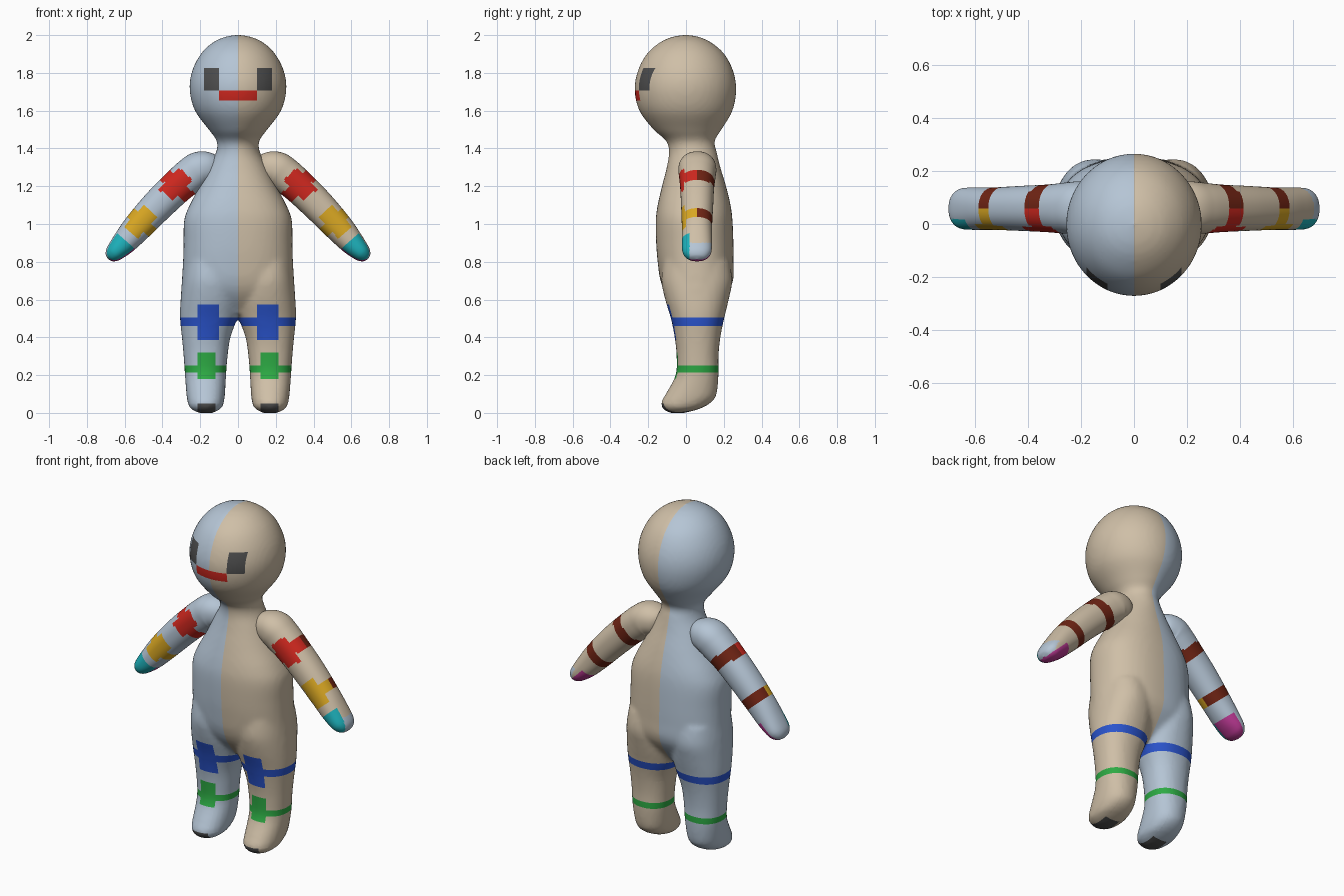
import bpy, bmesh, math
from mathutils import Vector

if "Cube" in bpy.data.objects:
    bpy.data.objects.remove(bpy.data.objects["Cube"])

PALETTE = {"tan": (207, 191, 167), "pale_blue": (181, 197, 213), "red": (208, 40, 31),
           "yellow": (218, 168, 35), "cyan": (30, 178, 188), "magenta": (190, 58, 150),
           "blue": (42, 84, 205), "green": (45, 170, 68), "brown": (112, 36, 20),
           "charcoal": (78, 78, 78)}
NAMES = list(PALETTE)
for name, rgb in PALETTE.items():
    mat = bpy.data.materials.new(name)
    mat.diffuse_color = [((c / 255 + 0.055) / 1.055) ** 2.4 for c in rgb] + [1]
    mat.use_nodes = True
    mat.node_tree.nodes["Principled BSDF"].inputs["Base Color"].default_value = mat.diffuse_color


def spline(rows, steps):
    """Catmull-Rom samples through rows of numbers."""
    p = [rows[0]] + list(rows) + [rows[-1]]
    out = []
    for i in range(1, len(p) - 2):
        for s in range(steps):
            t = s / steps
            out.append([0.5 * (2 * b + (c - a) * t + (2 * a - 5 * b + 4 * c - d) * t * t
                               + (3 * b - a - 3 * c + d) * t ** 3)
                        for a, b, c, d in zip(p[i - 1], p[i], p[i + 1], p[i + 2])])
    return out + [list(rows[-1])]


def loft(bm, rings):
    """Skin closed rings of points and cap both ends."""
    loops = [[bm.verts.new(co) for co in ring] for ring in rings]
    n = len(loops[0])
    for a, b in zip(loops, loops[1:]):
        for i in range(n):
            bm.faces.new((a[i], a[(i + 1) % n], b[(i + 1) % n], b[i]))
    bm.faces.new(loops[0][::-1])
    bm.faces.new(loops[-1])


def ring(center, u, v, n=2.0, count=64):
    """Rounded ring spanned by the half-axes u and v."""
    pts = []
    for i in range(count):
        a = 2 * math.pi * i / count
        c, s = math.cos(a), math.sin(a)
        pts.append(center + u * math.copysign(abs(c) ** (2 / n), c)
                   + v * math.copysign(abs(s) ** (2 / n), s))
    return pts


def level_rings(rows, steps=6):
    """Horizontal rings from rows of z, x0, x1, y0, y1, roundness."""
    return [ring(Vector(((x0 + x1) / 2, (y0 + y1) / 2, z)), Vector(((x1 - x0) / 2, 0, 0)),
                 Vector((0, (y1 - y0) / 2, 0)), n)
            for z, x0, x1, y0, y1, n in spline(rows, steps)]


def finish(bm, name, rule):
    """Colour the faces by rule and make a smooth object."""
    bm.normal_update()
    for f in bm.faces:
        f.smooth = True
        f.material_index = NAMES.index(rule(f.calc_center_median(), f.normal))
    me = bpy.data.meshes.new(name)
    bm.to_mesh(me)
    bm.free()
    for n in NAMES:
        me.materials.append(bpy.data.materials[n])
    ob = bpy.data.objects.new(name, me)
    bpy.context.collection.objects.link(ob)
    return ob


# Head and torso: z, half width, front y, back y, roundness
TRUNK = [(2.002, .004, -.004, .004, 2), (1.99, .07, -.075, .07, 2), (1.96, .135, -.14, .135, 2),
         (1.9, .197, -.208, .203, 2), (1.81, .243, -.255, .25, 2), (1.71, .256, -.272, .266, 2),
         (1.6, .228, -.247, .246, 2), (1.5, .155, -.172, .188, 2), (1.44, .113, -.105, .152, 2),
         (1.38, .116, -.09, .163, 2), (1.3, .155, -.102, .182, 2.1), (1.2, .203, -.127, .212, 2.2),
         (1.1, .256, -.15, .236, 2.3), (1.02, .285, -.16, .246, 2.3), (.9, .288, -.158, .251, 2.3),
         (.8, .291, -.15, .252, 2.3), (.7, .297, -.135, .249, 2.3), (.62, .298, -.1, .21, 2.2),
         (.52, .25, -.02, .13, 2)]
# Leg and foot: z, inner x, outer x, front y, back y, roundness
LEG = [(.8, .02, .28, -.12, .23, 2.2), (.7, 0, .294, -.13, .245, 2.2), (.6, -.01, .304, -.11, .226, 2.2),
       (.5, .005, .307, -.08, .202, 2.2), (.4, .04, .297, -.06, .182, 2.2), (.3, .055, .288, -.05, .172, 2.2),
       (.2, .063, .281, -.055, .172, 2.2), (.1, .069, .273, -.107, .162, 2.2),
       (.06, .074, .267, -.13, .138, 2.2), (.03, .084, .257, -.127, .092, 2.2),
       (.01, .11, .231, -.107, .035, 2), (-.002, .14, .2, -.075, -.02, 2)]

bm = bmesh.new()
loft(bm, level_rings([(z, -w, w, a, b, n) for z, w, a, b, n in TRUNK]))
for side in (1, -1):
    loft(bm, [[Vector((side * p.x, p.y, p.z)) for p in r] for r in level_rings(LEG)])
    # wind every shell outwards before fusing
bmesh.ops.recalc_face_normals(bm, faces=bm.faces)
source = finish(bm, "body_source", lambda c, n: "tan")
remesh = source.modifiers.new("fuse", 'REMESH')
remesh.mode = 'VOXEL'
remesh.voxel_size = 0.014
relax = source.modifiers.new("relax", 'SMOOTH')
relax.iterations = 5
fused = bpy.data.meshes.new_from_object(
    source.evaluated_get(bpy.context.evaluated_depsgraph_get()))
bpy.data.objects.remove(source)

# Cut clean colour borders into the fused body
bm = bmesh.new()
bm.from_mesh(fused)
bpy.data.meshes.remove(fused)
X_CUTS = [0] + [s * x for s in (1, -1) for x in (.10, .12, .18, .215)]
Z_CUTS = [.05, .18, .215, .25, .32, .385, .46, .505, .575, 1.655, 1.707, 1.825]
for axis, cuts in ((Vector((1, 0, 0)), X_CUTS), (Vector((0, 0, 1)), Z_CUTS)):
    for d in cuts:
        bmesh.ops.bisect_plane(bm, geom=bm.verts[:] + bm.edges[:] + bm.faces[:],
                               dist=1e-5, plane_co=axis * d, plane_no=axis)


def body_colour(c, n):
    x, z = abs(c.x), c.z
    front = n.y < -0.1
    if front and .10 < x < .18 and 1.707 < z < 1.825:
        return "charcoal"                                    # eyes
    if front and x < .10 and 1.655 < z < 1.707:
        return "red"                                         # mouth
    if .46 < z < .505 or (front and .10 < x < .215 and .385 < z < .575):
        return "blue"                                        # thigh bands
    if .215 < z < .25 or (front and .12 < x < .215 and .18 < z < .32):
        return "green"                                       # shin bands
    if z < .05 and .12 < x < .215 and c.y < .02:
        return "charcoal"                                    # toe soles
    return "tan" if c.x > 0 else "pale_blue"


finish(bm, "body", body_colour)

# Arms: x, z, in-plane radius, depth radius, y centre
ARM = [(.10, 1.29, .05, .05, .06), (.14, 1.295, .08, .085, .06), (.2, 1.29, .094, .1, .06),
       (.25, 1.258, .095, .097, .06), (.325, 1.195, .09, .09, .059), (.425, 1.098, .086, .085, .059),
       (.53, .985, .078, .08, .058), (.6, .905, .066, .08, .058), (.645, .858, .053, .077, .058),
       (.668, .835, .042, .064, .058), (.683, .82, .024, .04, .058), (.688, .815, .003, .004, .058)]
ALONG, ACROSS = Vector((.68, 0, -.73)), Vector((.73, 0, .68))


def arm_colour(side):
    base = "tan" if side > 0 else "pale_blue"

    def rule(c, n):
        p = Vector((side * c.x, c.y, c.z))
        m = Vector((side * n.x, n.y, n.z))
        t, off = p.dot(ALONG), p.dot(ACROSS) - 1.063
        for mid, half, colour in ((-.658, .034, "red"), (-.385, .03, "yellow")):
            if abs(t - mid) < half:
                return colour if p.y < .058 else "brown"     # arm bands
            if abs(t - mid) < .078 and abs(off) < .048 and m.y < -.2:
                return colour                                # front patches
        if t > -.262:
            if p.y < .018:
                return "cyan"                                # hand front
            if m.dot(ACROSS) < -.1:
                return "magenta"                             # palm
            if p.z < .90 and m.x > .3:
                return "pale_blue"                           # hand tip
        return base
    return rule


samples = spline(ARM, 10)
for side, name in ((1, "arm_right"), (-1, "arm_left")):
    rings = []
    for i, (x, z, r, d, y) in enumerate(samples):
        a, b = samples[max(i - 1, 0)], samples[min(i + 1, len(samples) - 1)]
        t = Vector((b[0] - a[0], 0, b[1] - a[1])).normalized()
        rings.append([Vector((side * p.x, p.y, p.z)) for p in
                      ring(Vector((x, y, z)), Vector((-t.z, 0, t.x)) * r, Vector((0, d, 0)), 2.2)])
    bm = bmesh.new()
    loft(bm, rings)
    bmesh.ops.recalc_face_normals(bm, faces=bm.faces)
    finish(bm, name, arm_colour(side))
